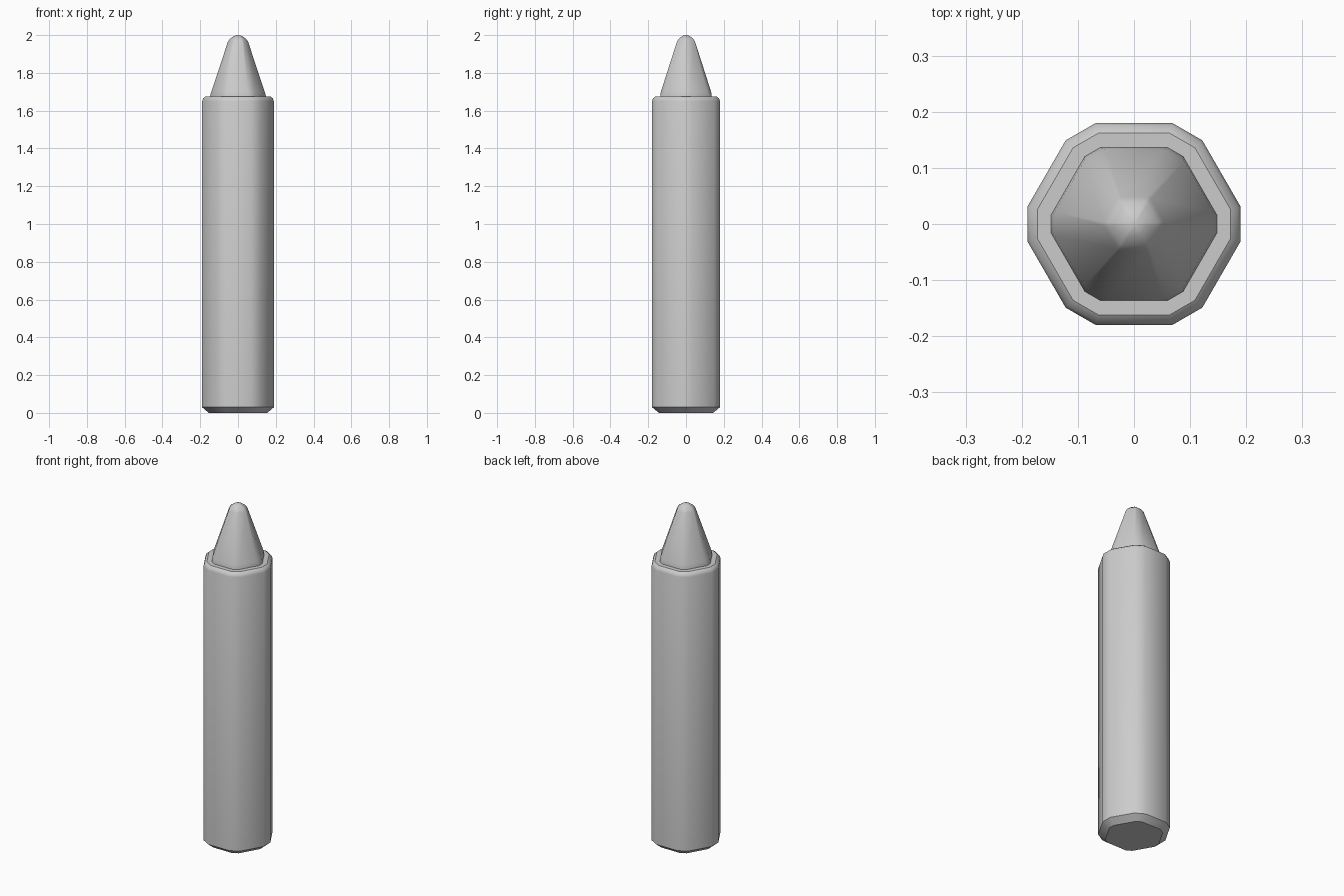
import bpy, bmesh, math

if "Cube" in bpy.data.objects:
    bpy.data.objects.remove(bpy.data.objects["Cube"])


def hex_ring(bm, apothem, corner, z):
    """Hexagon outline with its six corners cut flat at distance 'corner'."""
    half = (apothem / math.cos(math.radians(30)) - corner) * math.tan(math.radians(60))
    r, a = math.hypot(corner, half), math.atan2(half, corner)
    verts = []
    for k in range(6):
        for s in (-1, 1):
            t = math.radians(60 * k) + s * a
            verts.append(bm.verts.new((r * math.cos(t), r * math.sin(t), z)))
    return verts


def hex_loft(name, profile):
    """Skin a stack of (apothem, corner, z) rings and cap both ends."""
    bm = bmesh.new()
    rings = [hex_ring(bm, *p) for p in profile]
    for lo, hi in zip(rings, rings[1:]):
        for i in range(12):
            j = (i + 1) % 12
            bm.faces.new((lo[i], lo[j], hi[j], hi[i]))
    bm.faces.new(rings[0][::-1])
    bm.faces.new(rings[-1])
    mesh = bpy.data.meshes.new(name)
    bm.to_mesh(mesh)
    bm.free()
    obj = bpy.data.objects.new(name, mesh)
    bpy.context.collection.objects.link(obj)
    bpy.ops.object.select_all(action='DESELECT')
    obj.select_set(True)
    bpy.context.view_layer.objects.active = obj
    bpy.ops.object.shade_smooth_by_angle(angle=math.radians(36))
    return obj


# Hexagonal barrel with a chamfered foot and a rounded shoulder
hex_loft("crayon_body", [
    (0.143, 0.155, 0.0), (0.18, 0.19, 0.03), (0.18, 0.19, 1.65),
    (0.175, 0.185, 1.665), (0.162, 0.172, 1.675)])

# Tapered tip with a short straight collar and a blunt rounded end
hex_loft("crayon_tip", [
    (0.136, 0.148, 1.66), (0.136, 0.148, 1.678), (0.133, 0.141, 1.70),
    (0.048, 0.0535, 1.965), (0.039, 0.043, 1.98),
    (0.020, 0.022, 1.995), (0.006, 0.0066, 2.0)])
